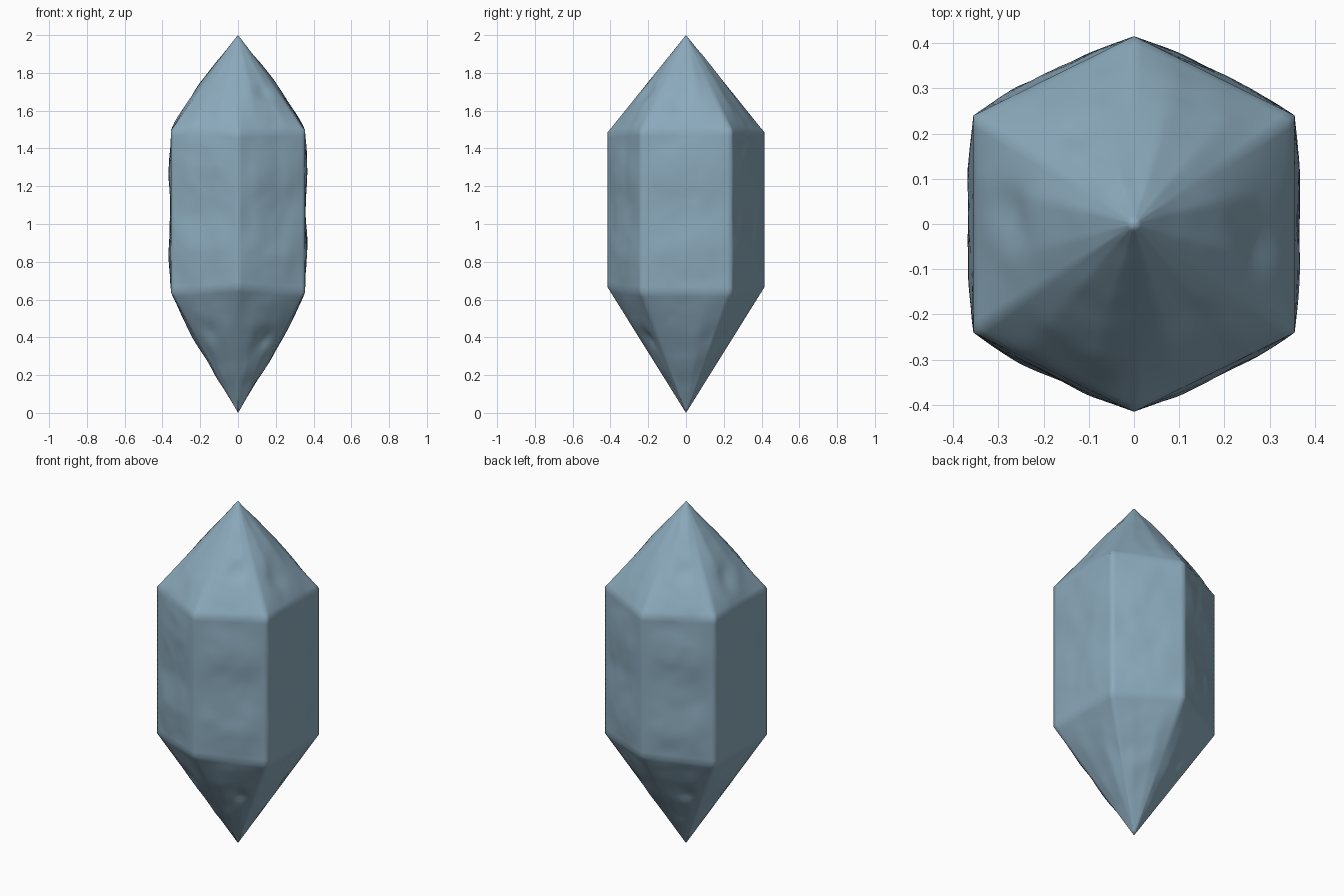
import bpy, bmesh, math
from mathutils import Vector, noise

if "Cube" in bpy.data.objects:
    bpy.data.objects.remove(bpy.data.objects["Cube"])

# Hexagonal outline (counter-clockwise, starting at the right back corner)
CORNERS = [Vector((x, y, 0)) for x, y in
           [(.355, .24), (0, .415), (-.355, .24), (-.355, -.24), (0, -.415), (.355, -.24)]]
LOW, HIGH, TOP = 0.65, 1.49, 2.0
NU, NP, NB = 20, 26, 30          # steps per side, per point, per body

# Small chips: centre, radius, depth (negative pushes in)
CHIPS = [((.14, -.19, .39), .05, -.02), ((-.14, -.19, .45), .05, -.015),
         ((.12, -.17, 1.68), .05, -.02), ((.25, -.05, 1.62), .06, -.015),
         ((.2, .14, .4), .05, -.018), ((-.14, .2, .4), .05, -.018),
         ((-.12, .17, 1.68), .05, -.015), ((-.25, .03, 1.62), .06, -.015)]


def surface(side, u, band, t):
    """Point on one facet, with a soft bulge that fades out at the ridges."""
    a, b = CORNERS[side], CORNERS[(side + 1) % 6]
    edge = a.lerp(b, u)
    lows = [LOW + (.015 if abs(c.x) < .01 else -.012) for c in (a, b)]
    highs = [HIGH - (.005 if abs(c.x) < .01 else -.005) for c in (a, b)]
    low = lows[0] + (lows[1] - lows[0]) * u
    high = highs[0] + (highs[1] - highs[0]) * u
    across = min(1, 1.3 * math.sin(math.pi * u))
    if band == 0:
        p = Vector((edge.x * t, edge.y * t, low * t))
        bulge = .016 * math.sin(math.pi * t ** 1.5)
    elif band == 1:
        p = Vector((edge.x, edge.y, low + (high - low) * t))
        bulge = .011 * math.sin(2 * math.pi * t) ** 2
    else:
        p = Vector((edge.x * (1 - t), edge.y * (1 - t), high + (TOP - high) * t))
        bulge = .022 * math.sin(math.pi * t ** .8)
    out = (a + b).normalized()
    fade = across * min(1, 5 * math.sin(math.pi * t))
    rough = .006 * noise.noise(p * 6) + .003 * noise.noise(p * 13)
    for centre, radius, depth in CHIPS:
        d = (p - Vector(centre)).length
        rough += depth * math.exp(-(d / radius) ** 2)
    return p + out * (bulge * across + rough * fade)


# Crystal: rings of points joined from the bottom tip to the top tip
bm = bmesh.new()
levels = ([(0, i / NP) for i in range(1, NP + 1)] +
          [(1, i / NB) for i in range(1, NB + 1)] +
          [(2, i / NP) for i in range(1, NP)])
rings = [[bm.verts.new(surface(s, k / NU, band, t)) for s in range(6) for k in range(NU)]
         for band, t in levels]
n = 6 * NU
bottom, top = bm.verts.new((0, 0, 0)), bm.verts.new((0, 0, TOP))
for i in range(n):
    j = (i + 1) % n
    bm.faces.new((bottom, rings[0][j], rings[0][i]))
    bm.faces.new((rings[-1][i], rings[-1][j], top))
    for lower, upper in zip(rings, rings[1:]):
        bm.faces.new((lower[i], lower[j], upper[j], upper[i]))
for f in bm.faces:
    f.smooth = True
mesh = bpy.data.meshes.new("crystal")
bm.to_mesh(mesh)
bm.free()
crystal = bpy.data.objects.new("crystal", mesh)
bpy.context.collection.objects.link(crystal)

# Colour
blue = bpy.data.materials.new("pale blue grey")
blue.diffuse_color = (.26, .40, .50, 1)
blue.use_nodes = True
blue.node_tree.nodes["Principled BSDF"].inputs["Base Color"].default_value = blue.diffuse_color
mesh.materials.append(blue)
